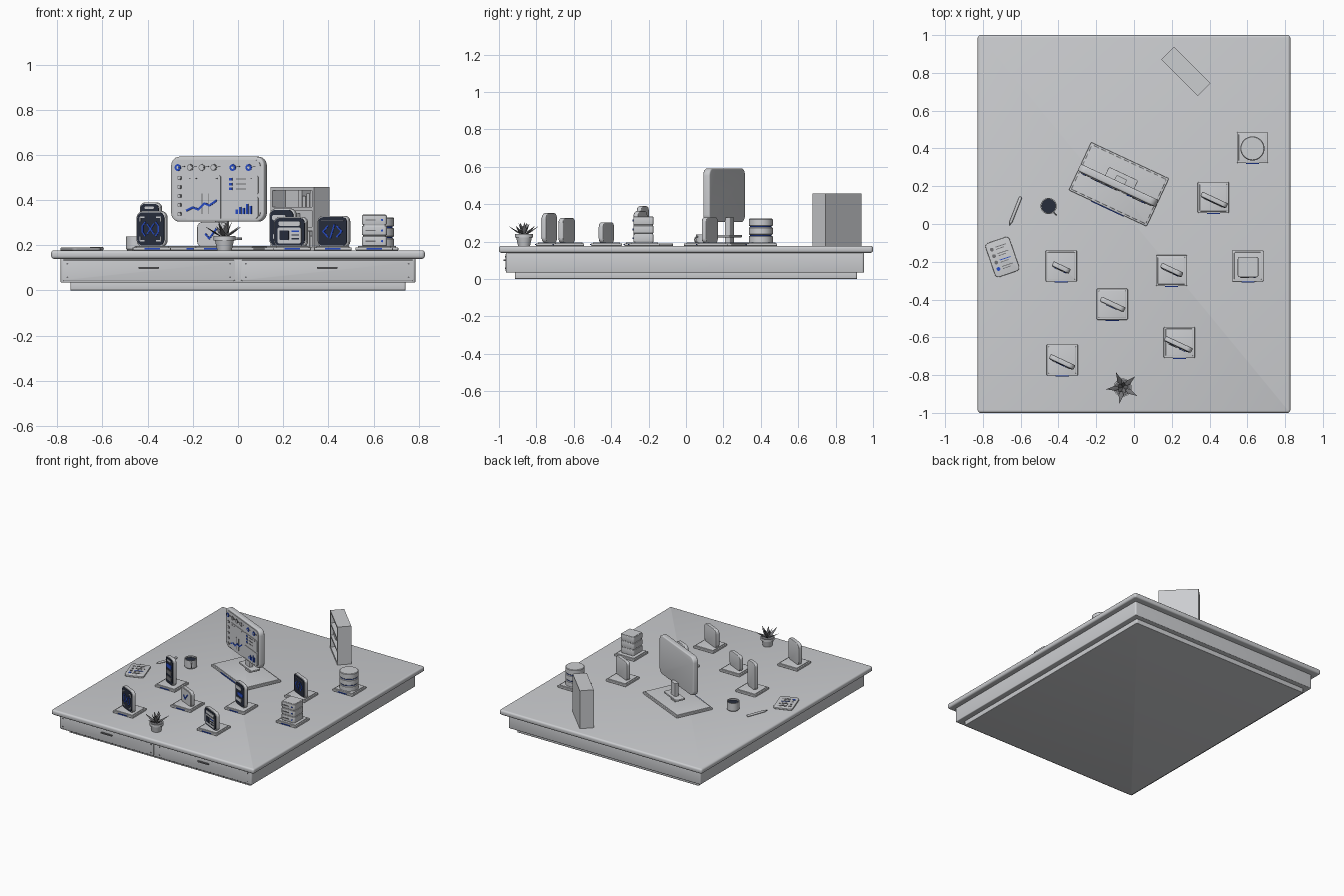
import bpy, bmesh, math
from mathutils import Matrix, Vector

cube = bpy.data.objects.get("Cube")
if cube:
    bpy.data.objects.remove(cube, do_unlink=True)

def material(name, rgb):
    m = bpy.data.materials.new(name)
    m.use_nodes = True
    m.diffuse_color = (*rgb, 1)
    m.node_tree.nodes["Principled BSDF"].inputs["Base Color"].default_value = (*rgb, 1)
    return m

LIGHT, NAVY, BLUE, GREY = range(4)
MATS = [material("light_grey", (0.60, 0.61, 0.63)), material("dark_navy", (0.02, 0.026, 0.045)),
        material("bright_blue", (0.02, 0.07, 0.55)), material("mid_grey", (0.17, 0.17, 0.18))]
T = Matrix.Translation

def frame(x, y, z, deg=0):
    return T((x, y, z)) @ Matrix.Rotation(math.radians(deg), 4, "Z")

class Part:
    """Collects solids in a local frame and turns them into one named object."""
    def __init__(self, name, matrix=Matrix()):
        self.name, self.matrix, self.bm = name, matrix, bmesh.new()

    def add(self, b, mat, m):
        bmesh.ops.transform(b, matrix=m, verts=b.verts)
        bmesh.ops.recalc_face_normals(b, faces=b.faces)
        for f in b.faces:
            f.material_index = mat
        me = bpy.data.meshes.new("tmp")
        b.to_mesh(me)
        b.free()
        self.bm.from_mesh(me)
        bpy.data.meshes.remove(me)

    def box(self, loc, size, mat=LIGHT, r=0, axis=1, bev=0, rot=Matrix()):
        """Box with corners rounded about one axis and a soft rim."""
        b = bmesh.new()
        bmesh.ops.create_cube(b, size=1)
        bmesh.ops.scale(b, vec=size, verts=b.verts)
        if r:
            along = [e for e in b.edges if abs((e.verts[0].co - e.verts[1].co)[axis]) > size[axis] / 2]
            bmesh.ops.bevel(b, geom=along, offset=r, segments=6, profile=0.5, affect="EDGES")
        if bev:
            h = size[axis] / 2
            rim = [e for e in b.edges if all(abs(abs(v.co[axis]) - h) < 1e-5 for v in e.verts)
                   and e.verts[0].co[axis] * e.verts[1].co[axis] > 0]
            bmesh.ops.bevel(b, geom=rim, offset=bev, segments=3, profile=0.5, affect="EDGES")
        self.add(b, mat, T(loc) @ rot)

    def lathe(self, loc, profile, mat=LIGHT, rot=Matrix(), steps=32):
        b = bmesh.new()
        vs = [b.verts.new((x, 0, z)) for x, z in profile]
        es = [b.edges.new(p) for p in zip(vs, vs[1:])]
        bmesh.ops.spin(b, geom=vs + es, cent=(0, 0, 0), axis=(0, 0, 1), angle=math.tau, steps=steps)
        bmesh.ops.remove_doubles(b, verts=b.verts, dist=1e-5)
        self.add(b, mat, T(loc) @ rot)

    def disc(self, u, v, y, r, mat):
        self.lathe((u, y, v), [(0, 0), (r, 0), (r, 0.004), (0, 0.004)], mat,
                   Matrix.Rotation(math.pi / 2, 4, "X"), 20)

    def stroke(self, pts, y, width, mat):
        for a, c in zip(pts, pts[1:]):
            a, c = Vector(a), Vector(c)
            d, mid = c - a, (a + c) / 2
            self.box((mid.x, y, mid.y), (d.length + width / 2, 0.004, width), mat,
                     rot=Matrix.Rotation(-math.atan2(d.y, d.x), 4, "Y"))

    def done(self):
        me = bpy.data.meshes.new(self.name)
        for f in self.bm.faces:
            f.smooth = True
        for e in self.bm.edges:
            e.smooth = e.calc_face_angle(0) < math.radians(35)
        self.bm.to_mesh(me)
        self.bm.free()
        for m in MATS:
            me.materials.append(m)
        ob = bpy.data.objects.new(self.name, me)
        ob.matrix_world = self.matrix
        bpy.context.collection.objects.link(ob)

TOP, TURN = 0.177, -25

# Table: plinth, body, top and two drawers
p = Part("table")
p.box((0, 0, 0.02), (1.485, 1.83, 0.04), r=0.01, axis=2, bev=0.004)
p.box((0, -0.005, 0.088), (1.57, 1.915, 0.108), r=0.012, axis=2, bev=0.005)
p.box((0, 0, 0.1585), (1.655, 2, 0.037), r=0.015, axis=2, bev=0.012)
p.done()
for side, name in ((-1, "right_drawer"), (1, "left_drawer")):
    p = Part(name, frame(side * 0.395, -0.963, 0.088))
    p.box((0, 0, 0), (0.765, 0.006, 0.092), r=0.008, bev=0.002)
    p.box((0, -0.006, 0.012), (0.09, 0.012, 0.009), GREY, r=0.003)
    for u in (-0.36, 0.36):
        for v in (-0.03, 0.03):
            p.disc(u, v, -0.002, 0.004, GREY)
    p.done()

def pad(name, x, y, w, d, deg=0):
    """Display base with a coloured strip on its front edge."""
    p = Part(name, frame(x, y, TOP, deg))
    p.box((0, 0, 0.007), (w, d, 0.014), r=0.006, axis=2, bev=0.003)
    p.box((0, 0, 0.012), (w - 0.02, d - 0.02, 0.014), r=0.005, axis=2, bev=0.002)
    p.box((0, -d / 2 - 0.002, 0.007), (0.42 * w, 0.006, 0.006), BLUE)
    p.done()

PADS = {"server": (0.603, -0.222), "database": (0.627, 0.405), "code": (0.42, 0.14),
        "chat": (0.198, -0.247), "phone": (-0.385, -0.222), "check": (-0.115, -0.425),
        "window": (0.24, -0.627), "formula": (-0.38, -0.72)}
for name, (x, y) in PADS.items():
    pad(name + "_pad", x, y, 0.165, 0.165)

# Monitor on its stand
pad("monitor_base", -0.08, 0.21, 0.455, 0.28, TURN)
p = Part("monitor_stand", frame(-0.075, 0.224, 0, TURN))
p.box((0, 0.01, 0.26), (0.06, 0.03, 0.14), r=0.006, axis=2)
p.box((0, 0.012, 0.229), (0.17, 0.07, 0.012), r=0.01, axis=2, bev=0.002)
p.done()
p = Part("monitor", frame(-0.084, 0.204, 0.448, TURN))
p.box((0, 0, 0), (0.455, 0.04, 0.288), r=0.04, bev=0.008)
F = -0.022
p.box((0, F + 0.001, 0), (0.425, 0.004, 0.26), r=0.03)
p.box((-0.065, F - 0.002, -0.037), (0.17, 0.004, 0.194), r=0.008)
p.box((0.117, F - 0.002, 0.019), (0.172, 0.004, 0.082), r=0.008)
p.box((0.117, F - 0.002, -0.079), (0.172, 0.004, 0.092), r=0.008)
G = F - 0.005
for i, u in enumerate((-0.19, -0.13, -0.073, -0.015, 0.078, 0.156)):
    p.disc(u, 0.096, F, 0.015, BLUE if i in (0, 4, 5) else GREY)
    p.disc(u, 0.096, F - 0.002, 0.011 if i in (1, 2, 3) else 0.006, LIGHT)
    p.box((u + 0.027, F - 0.002, 0.1), (0.014, 0.003, 0.004), GREY)
for i in range(5):
    p.box((-0.182, F - 0.002, 0.05 - 0.04 * i), (0.018, 0.004, 0.018), GREY, r=0.005)
    p.box((-0.182, F - 0.003, 0.05 - 0.04 * i), (0.011, 0.005, 0.011), LIGHT, r=0.003)
p.stroke([(-0.146, -0.094), (-0.117, -0.081), (-0.088, -0.09), (-0.058, -0.063),
          (-0.034, -0.072), (0, -0.05)], G, 0.009, BLUE)
for u in (-0.07, -0.04):
    p.box((u, G, -0.065), (0.003, 0.003, 0.09), GREY)
for i, h in enumerate((0.02, 0.032, 0.026, 0.044, 0.036)):
    p.box((0.1 + 0.017 * i, G, -0.11 + h / 2), (0.01, 0.004, h), BLUE)
for i in range(3):
    p.box((0.07, G, 0.045 - 0.022 * i), (0.014, 0.004, 0.011), BLUE)
    p.box((0.12, G, 0.045 - 0.022 * i), (0.05, 0.003, 0.003), GREY)
for u in (-0.13, -0.1, 0, 0.17):
    p.box((u, G, 0.048), (0.008, 0.003, 0.004), GREY)
p.done()

def device(name, x, y, w, z0, z1, r, dark=True):
    """Upright rounded screen; returns the open part and its face depth."""
    p = Part(name, frame(x, y, (z0 + z1) / 2, TURN))
    h = z1 - z0
    p.box((0, 0, 0), (w, 0.026, h), r=r, bev=0.004)
    p.box((0, -0.0135, 0), (w - 0.012, 0.005, h - 0.012), NAVY if dark else LIGHT, r=r - 0.005)
    return p, -0.017

# Formula screen: corner marks, crossed strokes in brackets
p, f = device("formula_screen", -0.38, -0.73, 0.143, 0.192, 0.352, 0.032)
for sx in (-1, 1):
    p.stroke([(sx * 0.026, 0.03), (sx * 0.039, 0.014), (sx * 0.039, -0.014), (sx * 0.026, -0.03)], f, 0.006, BLUE)
    p.stroke([(sx * -0.016, 0.022), (sx * 0.016, -0.022)], f, 0.006, BLUE)
    for sz in (-1, 1):
        p.stroke([(sx * 0.03, sz * 0.052), (sx * 0.05, sz * 0.052), (sx * 0.05, sz * 0.034)], f, 0.005, LIGHT)
p.done()

# Code screen: angle brackets and slash
p, f = device("code_screen", 0.425, 0.128, 0.15, 0.192, 0.33, 0.025)
for s in (-1, 1):
    p.stroke([(s * 0.022, 0.024), (s * 0.045, 0), (s * 0.022, -0.024)], f, 0.007, BLUE)
p.stroke([(-0.01, -0.03), (0.01, 0.03)], f, 0.007, BLUE)
p.stroke([(-0.055, 0.048), (0.055, 0.048)], f, 0.003, GREY)
p.done()

# Window screen: light pane with header, image block and text lines
p, f = device("window_screen", 0.235, -0.637, 0.158, 0.192, 0.326, 0.028)
p.box((0, f, 0.037), (0.105, 0.004, 0.02), LIGHT, r=0.006)
p.box((0, f, -0.016), (0.115, 0.004, 0.07), LIGHT, r=0.008)
p.box((-0.024, f - 0.003, -0.014), (0.045, 0.004, 0.042), NAVY, r=0.005)
for i in range(3):
    p.box((0.03, f - 0.003, 0.003 - 0.017 * i), (0.036, 0.004, 0.006), NAVY if i else BLUE)
p.done()

# Phone
p, f = device("phone", -0.385, -0.23, 0.1, 0.192, 0.389, 0.025)
p.box((0, f, 0.075), (0.045, 0.004, 0.012), LIGHT, r=0.005)
for i in range(3):
    p.box((0, f, 0.035 - 0.045 * i), (0.066, 0.004, 0.028), GREY if i else BLUE, r=0.006)
p.done()

# Chat screen
p, f = device("chat_screen", 0.2, -0.243, 0.125, 0.192, 0.363, 0.032)
for i in range(3):
    p.box(((-0.012, 0.012, -0.008)[i], f, 0.045 - 0.042 * i), (0.066, 0.004, 0.024), (LIGHT, BLUE, LIGHT)[i], r=0.008)
p.done()

# Check card
p, f = device("check_card", -0.113, -0.425, 0.14, 0.192, 0.303, 0.025, False)
p.stroke([(-0.026, 0.002), (-0.008, -0.018), (0.026, 0.024)], f, 0.008, BLUE)
p.done()

# Server with three bays
p = Part("server", frame(0.604, -0.228, 0.192))
p.box((0, 0.002, 0.073), (0.1, 0.1, 0.14), r=0.01, axis=2)
for i in range(3):
    z = 0.026 + 0.047 * i
    p.box((0, 0, z), (0.11, 0.108, 0.042), r=0.012, axis=2, bev=0.004)
    p.box((-0.018, -0.055, z), (0.045, 0.004, 0.006), GREY)
    p.disc(0.034, z, -0.053, 0.005, BLUE)
p.done()

# Database: stacked discs with thin blue bands
p = Part("database", frame(0.627, 0.4, 0.19))
for i in range(3):
    p.lathe((0, 0, 0.046 * i), [(0, 0), (0.06, 0), (0.064, 0.004), (0.064, 0.037), (0.06, 0.041), (0, 0.041)], steps=40)
    if i < 2:
        p.lathe((0, 0, 0.046 * i + 0.04), [(0, 0), (0.058, 0), (0.058, 0.007), (0, 0.007)], BLUE, steps=40)
p.done()

# Open bookcase with a few books
p = Part("bookcase", frame(0.274, 0.808, TOP, -45))
W, D, H, t = 0.274, 0.095, 0.28, 0.014
p.box((0, D / 2 - t / 2, H / 2), (W, t, H))
for s in (-1, 1):
    p.box((s * (W - t) / 2, 0, H / 2), (t, D, H))
for i in range(4):
    p.box((0, 0, t / 2 + i * (H - t) / 3), (W, D, t))
for row in range(3):
    for k in range(4):
        h = 0.05 + 0.012 * ((k + row) % 3)
        u = (-0.11 if row % 2 else 0.03) + 0.024 * k
        p.box((u, 0, t + row * (H - t) / 3 + h / 2 - 0.001), (0.02, 0.055, h))
p.done()

# Mug with a dark drink and a side handle
p = Part("mug", frame(-0.452, 0.095, TOP, -50))
p.lathe((0, 0, 0), [(0, 0), (0.038, 0), (0.043, 0.006), (0.043, 0.062), (0.037, 0.062), (0.037, 0.05)])
p.lathe((0, 0, 0), [(0, 0.046), (0.037, 0.046), (0.037, 0.052), (0, 0.052)], NAVY)
ring = [(0.017 + 0.004 * math.cos(a), 0.004 * math.sin(a)) for a in [math.tau * i / 8 for i in range(9)]]
p.lathe((0.045, 0, 0.033), ring, rot=Matrix.Rotation(math.pi / 2, 4, "X"), steps=20)
p.done()

# Pen lying on the table
p = Part("pen", frame(-0.66, -0.01, TOP + 0.008, -21.5))
p.lathe((0, 0, 0), [(0, 0), (0.008, 0.024), (0.008, 0.16), (0.005, 0.165), (0, 0.165)],
        rot=Matrix.Rotation(-math.pi / 2, 4, "X"), steps=12)
p.done()

# Tablet lying flat with list rows
p = Part("tablet", frame(-0.697, -0.175, TOP, 19))
p.box((0, 0, 0.006), (0.135, 0.19, 0.012), r=0.02, axis=2, bev=0.003)
for i in range(4):
    y = 0.055 - 0.036 * i
    p.lathe((-0.04, y, 0.011), [(0, 0), (0.01, 0), (0.01, 0.003), (0, 0.003)], BLUE if i == 3 else GREY, steps=16)
    for k in (0, 1):
        p.box((0.012 - 0.008 * k, y + 0.006 - 0.012 * k, 0.0125), (0.06 - 0.016 * k, 0.004, 0.002), BLUE if (i, k) == (2, 0) else GREY)
p.done()

# Potted plant
p = Part("plant", frame(-0.06, -0.866, TOP))
p.lathe((0, 0, 0), [(0, 0), (0.032, 0), (0.042, 0.045), (0.048, 0.045), (0.048, 0.063), (0.04, 0.063), (0.04, 0.054)])
p.lathe((0, 0, 0), [(0, 0.05), (0.041, 0.05), (0.041, 0.054), (0, 0.054)], GREY)
for i in range(10):
    low = i % 2
    L = 0.105 if low else 0.082
    turn = Matrix.Rotation(math.tau * i / 10 + 0.1, 4, "Z") @ Matrix.Rotation(math.radians(58 if low else 24), 4, "Y")
    p.lathe((0, 0, 0.052), [(0, 0), (0.013, 0.45 * L), (0, L)], GREY,
            turn @ Matrix.Diagonal((0.3, 1, 1, 1)), 4)
p.done()
